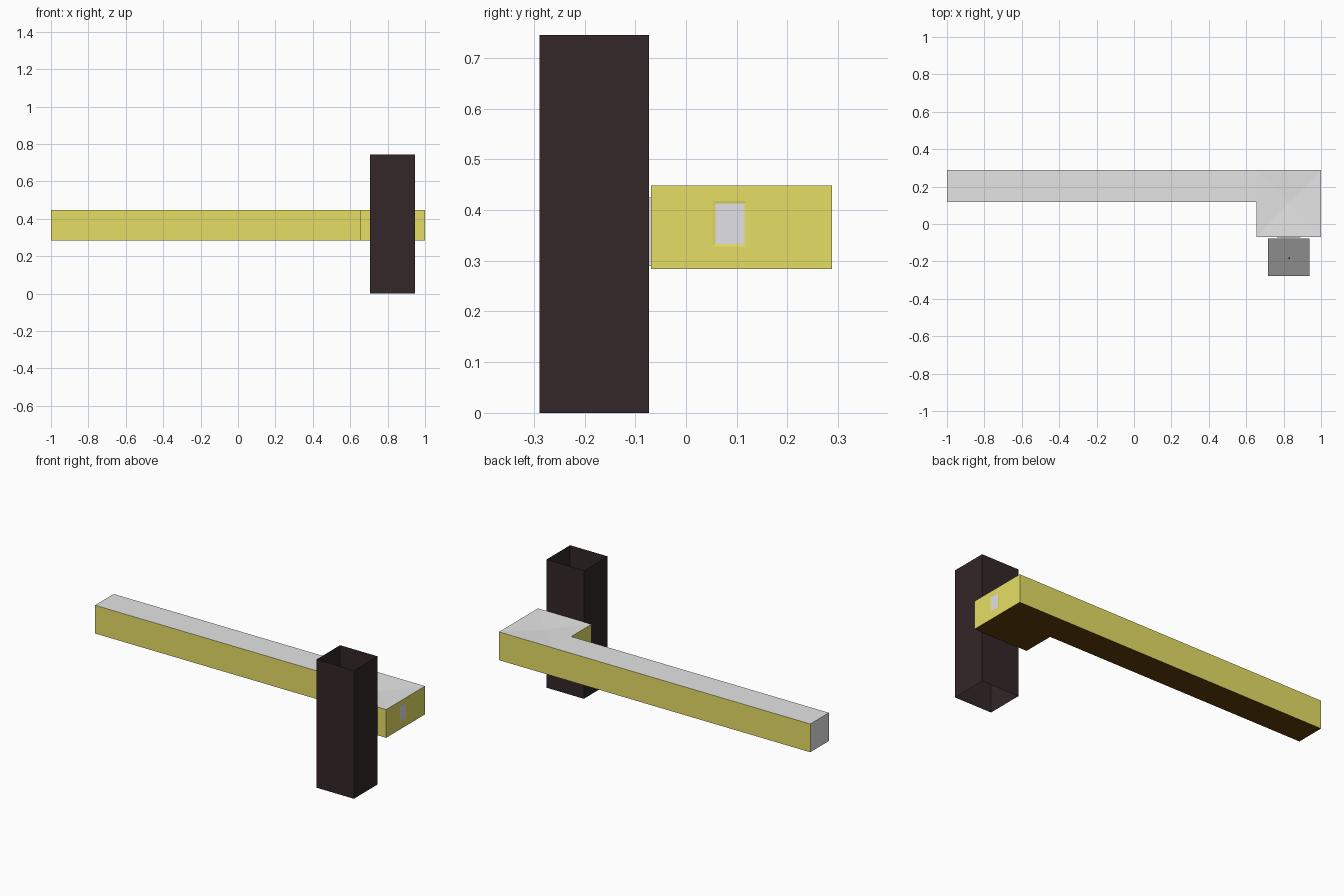
import bpy, bmesh
from mathutils import Vector

cube = bpy.data.objects.get("Cube")
if cube:
    bpy.data.objects.remove(cube, do_unlink=True)


def material(name, rgb):
    m = bpy.data.materials.new(name)
    m.use_nodes = True
    col = (*rgb, 1)
    m.diffuse_color = col
    m.node_tree.nodes["Principled BSDF"].inputs["Base Color"].default_value = col
    return m


yellow = material("mustard yellow", (0.79, 0.73, 0.13))
gray = material("light gray", (0.78, 0.78, 0.78))
brown = material("dark brown", (0.115, 0.046, 0.002))
dark = material("charcoal", (0.033, 0.02, 0.021))
mid = material("medium gray", (0.265, 0.265, 0.265))
lilac = material("pale lilac gray", (0.78, 0.78, 0.83))


def finish(bm, name, *mats):
    mesh = bpy.data.meshes.new(name)
    bm.to_mesh(mesh)
    bm.free()
    for m in mats:
        mesh.materials.append(m)
    obj = bpy.data.objects.new(name, mesh)
    bpy.context.collection.objects.link(obj)
    return obj


def box(name, lo, hi, mat, open_ends=False):
    lo, hi = Vector(lo), Vector(hi)
    bm = bmesh.new()
    bmesh.ops.create_cube(bm, size=1)
    bm.normal_update()
    if open_ends:
        ends = [f for f in bm.faces if abs(f.normal.z) > 0.5]
        bmesh.ops.delete(bm, geom=ends, context='FACES_ONLY')
    for v in bm.verts:
        v.co = (lo + hi) / 2 + v.co * (hi - lo)
    return finish(bm, name, mat)


# L-shaped beam: outline extruded upwards
Z0, Z1, CORNER = 0.284, 0.448, 0.655
outline = [(-1, 0.117), (CORNER, 0.117), (CORNER, -0.069),
           (1, -0.069), (1, 0.288), (-1, 0.288)]
bm = bmesh.new()
base = bm.faces.new([bm.verts.new((x, y, Z0)) for x, y in outline])
top = bmesh.ops.extrude_face_region(bm, geom=[base], use_keep_orig=True)["geom"]
bmesh.ops.translate(bm, vec=(0, 0, Z1 - Z0),
                    verts=[g for g in top if isinstance(g, bmesh.types.BMVert)])
bmesh.ops.bisect_plane(bm, geom=bm.verts[:] + bm.edges[:] + bm.faces[:],
                       plane_co=(CORNER, 0, 0), plane_no=(1, 0, 0))
bmesh.ops.recalc_face_normals(bm, faces=bm.faces[:])

# Yellow sides, gray top and far end, brown underside
for f in bm.faces:
    n, c = f.normal, f.calc_center_median()
    if n.z < -0.5:
        f.material_index = 2
    elif n.z > 0.5 or (n.x < -0.5 and c.x < -0.9):
        f.material_index = 1

# Shallow dished top on the square head
head = [f for f in bm.faces
        if f.normal.z > 0.5 and f.calc_center_median().x > CORNER]
hub = bmesh.ops.poke(bm, faces=head)["verts"]
for v in hub:
    v.co.z -= 0.009

# Barely recessed window with a yellow frame on the head end
pane = next(f for f in bm.faces if f.normal.x > 0.9)
for x, y0, y1, z0, z1 in [(1, 0.052, 0.12, 0.328, 0.418),
                          (0.999, 0.058, 0.115, 0.333, 0.413)]:
    bmesh.ops.inset_individual(bm, faces=[pane], thickness=0.004)
    mid_point = pane.calc_center_median()
    for v in pane.verts:
        v.co = (x, y0 if v.co.y < mid_point.y else y1,
                z0 if v.co.z < mid_point.z else z1)
pane.material_index = 3
finish(bm, "beam", yellow, gray, brown, lilac)

# Open upright tube with its inner block and pin
box("upright_tube", (0.707, -0.289, 0), (0.947, -0.073, 0.745), dark, open_ends=True)
box("tube_core", (0.717, -0.279, 0.30), (0.937, -0.077, 0.44), mid)
box("core_pin", (0.825, -0.188, 0.44), (0.834, -0.179, 0.46), dark)

# Spacer between tube and beam
box("mounting_spacer", (0.765, -0.073, 0.29), (0.89, -0.06, 0.425), gray)
